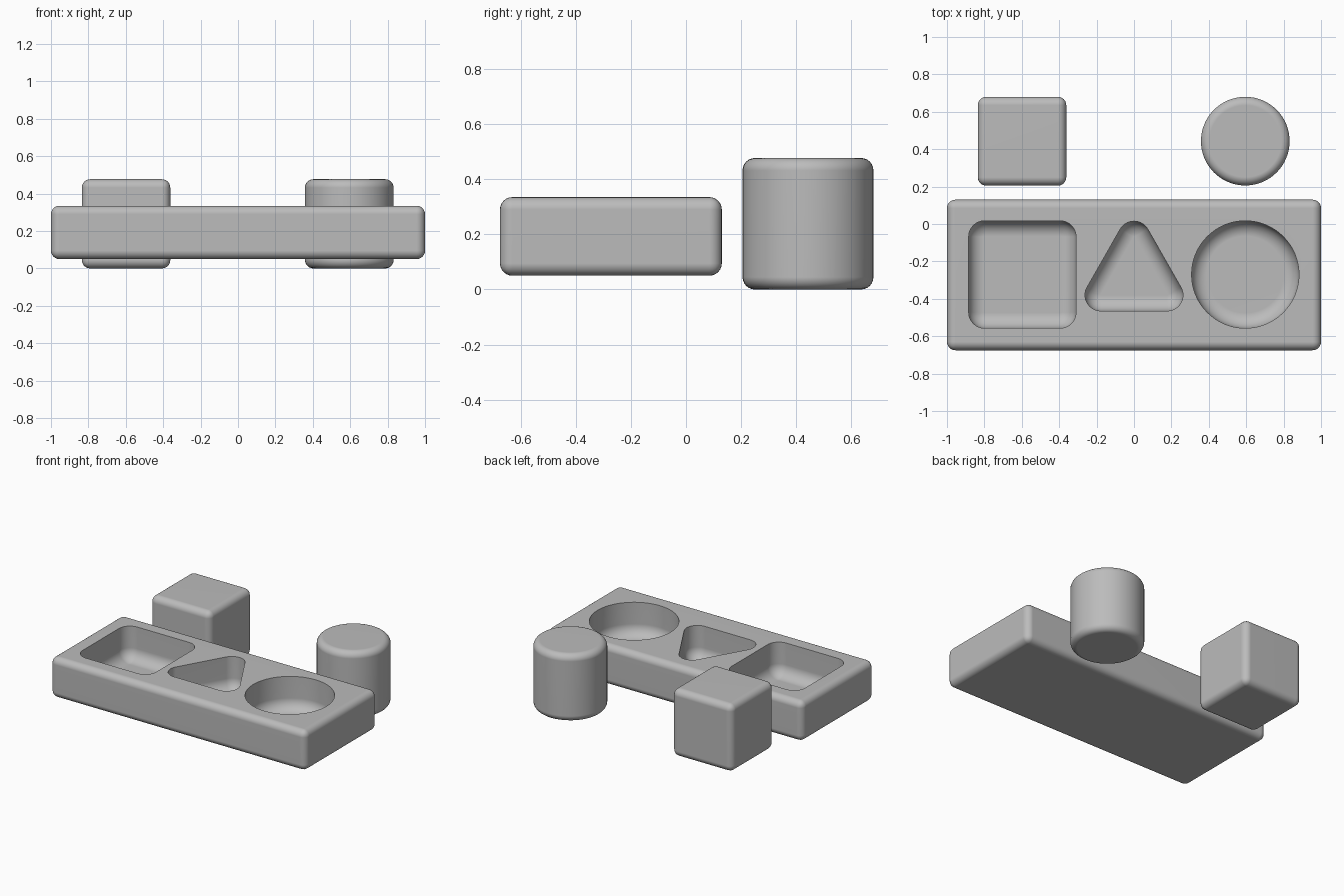
import bpy, bmesh, math
from mathutils import Vector

if "Cube" in bpy.data.objects:
    bpy.data.objects.remove(bpy.data.objects["Cube"])

grey = bpy.data.materials.new("plain grey")
grey.diffuse_color = (0.5, 0.5, 0.5, 1)
grey.use_nodes = True
grey.node_tree.nodes["Principled BSDF"].inputs["Base Color"].default_value = grey.diffuse_color


def activate(ob):
    bpy.ops.object.select_all(action='DESELECT')
    ob.select_set(True)
    bpy.context.view_layer.objects.active = ob


def make(name, bm):
    bmesh.ops.recalc_face_normals(bm, faces=bm.faces[:])
    me = bpy.data.meshes.new(name)
    bm.to_mesh(me)
    bm.free()
    me.materials.append(grey)
    ob = bpy.data.objects.new(name, me)
    bpy.context.collection.objects.link(ob)
    return ob


def finish(ob):
    # smooth rounded edges while the large faces stay flat
    activate(ob)
    bpy.ops.object.shade_smooth_by_angle(angle=math.radians(35))
    wn = ob.modifiers.new("flat_faces", 'WEIGHTED_NORMAL')
    wn.keep_sharp = True


def rounded_box(name, lo, hi, radius):
    lo, hi = Vector(lo), Vector(hi)
    bm = bmesh.new()
    bmesh.ops.create_cube(bm, size=1)
    bmesh.ops.scale(bm, vec=hi - lo, verts=bm.verts)
    bmesh.ops.translate(bm, vec=(lo + hi) / 2, verts=bm.verts)
    bmesh.ops.bevel(bm, geom=bm.edges[:], offset=radius, segments=6,
                    profile=0.5, affect='EDGES')
    return make(name, bm)


def outline(corners, radius, steps):
    # rounded polygon: an arc around every corner centre, counter-clockwise
    n = len(corners)
    pts = []
    for i, c in enumerate(corners):
        c = Vector(c)
        if n == 1:
            a0, sweep, count = 0, 2 * math.pi, steps
        else:
            d = c - Vector(corners[i - 1])
            a0, sweep, count = math.atan2(d.y, d.x) - math.pi / 2, 2 * math.pi / n, steps + 1
        for k in range(count):
            a = a0 + sweep * k / steps
            pts.append((c.x + radius * math.cos(a), c.y + radius * math.sin(a)))
    return pts


def loft(name, corners, rings, steps):
    # stack outlines given as (radius, height) and cap both ends
    bm = bmesh.new()
    loops = [[bm.verts.new((x, y, z)) for x, y in outline(corners, r, steps)]
             for r, z in rings]
    for a, b in zip(loops, loops[1:]):
        for i in range(len(a)):
            j = (i + 1) % len(a)
            bm.faces.new((a[i], a[j], b[j], b[i]))
    bm.faces.new(loops[0])
    bm.faces.new(loops[-1])
    return make(name, bm)


def fillet(radius, f, floor, segments=6):
    # quarter-round from the floor up to the wall
    return [(radius - f * (1 - math.sin(a)), floor + f * (1 - math.cos(a)))
            for a in (math.pi / 2 * k / segments for k in range(segments + 1))]


# Board
board = rounded_box("board", (-1, -0.675, 0.05), (1, 0.13, 0.335), 0.045)

# Recesses: square, triangle and round
FLOOR, R = 0.10, 0.085
sx, sy, h = -0.597, -0.27, 0.202
recesses = {
    "square_recess": ([(sx - h, sy - h), (sx + h, sy - h), (sx + h, sy + h), (sx - h, sy + h)], R, 8),
    "triangle_recess": ([(-0.177, -0.38), (0.177, -0.38), (0, -0.07)], R, 10),
    "round_recess": ([(0.595, -0.27)], 0.287, 64),
}
for name, (corners, radius, steps) in recesses.items():
    cutter = loft(name, corners, fillet(radius, 0.082, FLOOR) + [(radius, 0.6)], steps)
    cut = board.modifiers.new(name, 'BOOLEAN')
    cut.operation, cut.solver, cut.object = 'DIFFERENCE', 'EXACT', cutter
    activate(board)
    bpy.ops.object.modifier_apply(modifier=cut.name)
    bpy.data.objects.remove(cutter)
finish(board)

# Loose blocks
finish(rounded_box("cube_block", (-0.835, 0.205, 0), (-0.362, 0.68, 0.477), 0.045))
side = fillet(0.237, 0.045, 0)
finish(loft("cylinder_block", [(0.595, 0.443)],
            side + [(r, 0.477 - z) for r, z in reversed(side)], 64))
